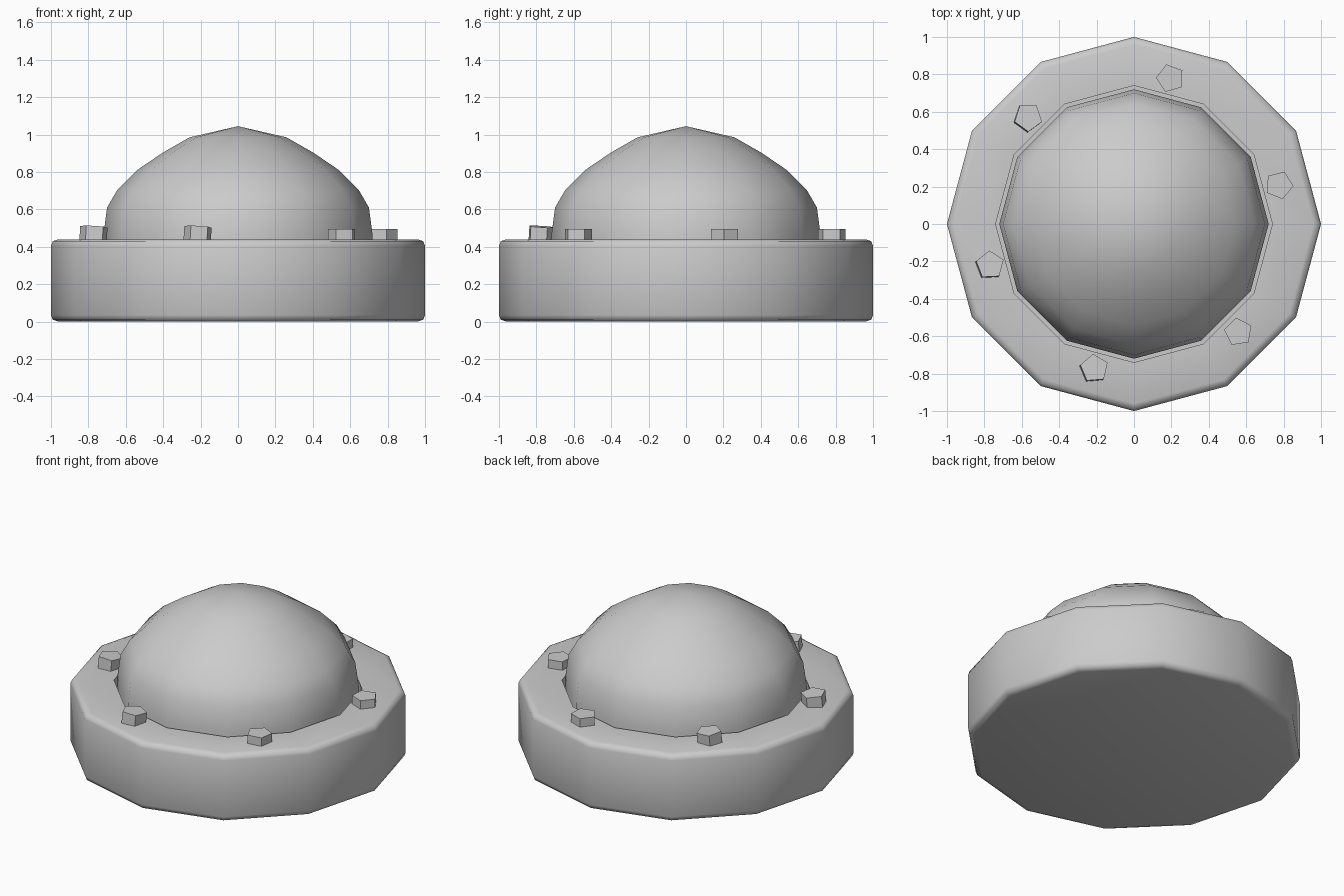
import bpy, bmesh, math
from mathutils import Matrix, Vector

if "Cube" in bpy.data.objects:
    bpy.data.objects.remove(bpy.data.objects["Cube"])


def finish(name, bm):
    bmesh.ops.recalc_face_normals(bm, faces=bm.faces)
    mesh = bpy.data.meshes.new(name)
    bm.to_mesh(mesh)
    bm.free()
    obj = bpy.data.objects.new(name, mesh)
    bpy.context.collection.objects.link(obj)
    return obj


def lathe(name, profile, sides=12, smooth=True):
    """Revolve an (r, z) profile; r = 0 at either end closes to a point."""
    bm = bmesh.new()
    rings = []
    for r, z in profile:
        if r == 0:
            rings.append([bm.verts.new((0, 0, z))] * sides)
        else:
            rings.append([bm.verts.new((r * math.cos(math.tau * i / sides),
                                        r * math.sin(math.tau * i / sides), z))
                          for i in range(sides)])
    for a, b in zip(rings, rings[1:]):
        for i in range(sides):
            j = (i + 1) % sides
            quad = list(dict.fromkeys((a[i], a[j], b[j], b[i])))
            bm.faces.new(quad)
    obj = finish(name, bm)
    if smooth:
        bpy.ops.object.select_all(action='DESELECT')
        obj.select_set(True)
        bpy.context.view_layer.objects.active = obj
        bpy.ops.object.shade_smooth_by_angle(angle=math.radians(50))
    return obj


# Base drum with bevelled rims and a recessed seat for the dome
lathe("base", [(0, 0), (0.96, 0), (0.99, 0.01), (1.0, 0.035), (1.0, 0.405),
               (0.99, 0.43), (0.96, 0.44), (0.74, 0.44), (0.74, 0.34), (0, 0.34)])

# Dome, slightly pointed at the crown
lathe("dome", [(0.72, 0.34), (0.72, 0.46), (0.70, 0.61), (0.645, 0.705),
               (0.54, 0.81), (0.40, 0.905), (0.26, 0.985), (0, 1.045)])

# Pentagonal bolts: ring angle, own rotation, top height, lean
bolts = [(15, -4, 0.495, 0), (76, 34, 0.495, 0), (135, -18, 0.508, 5),
         (196, 21, 0.508, 5), (254.5, 23, 0.508, 5), (314, 27, 0.495, 0)]
for n, (angle, spin, top, lean) in enumerate(bolts, 1):
    bm = bmesh.new()
    h = top - 0.42
    bmesh.ops.create_cone(bm, cap_ends=True, segments=5, radius1=0.077,
                          radius2=0.077, depth=h)
    # aim a vertex along +x before applying the spin
    v = bm.verts[:][0].co
    aim = -math.atan2(v.y, v.x)
    a = math.radians(angle)
    place = (Matrix.Translation((0.803 * math.cos(a), 0.803 * math.sin(a), 0.42 + h / 2))
             @ Matrix.Rotation(math.radians(lean), 4, Vector((-1, 1, 0)))
             @ Matrix.Rotation(aim + math.radians(spin), 4, 'Z'))
    bmesh.ops.transform(bm, matrix=place, verts=bm.verts)
    finish(f"bolt_{n}", bm)
